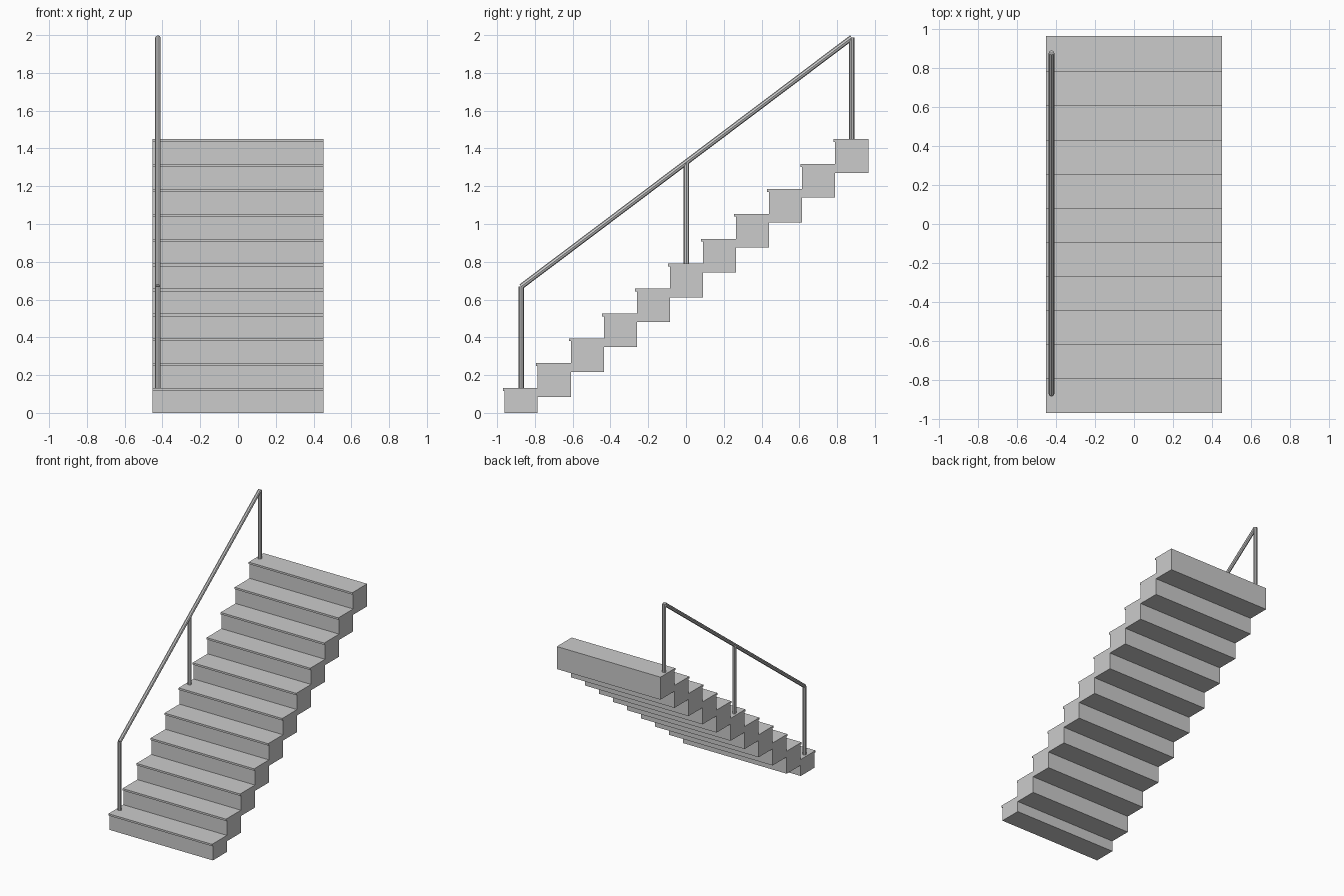
import bpy, bmesh
from mathutils import Vector

cube = bpy.data.objects.get("Cube")
if cube:
    bpy.data.objects.remove(cube, do_unlink=True)

STEPS = 11
RUN, RISE = 0.175, 0.1318
FRONT, FIRST_TOP = -0.96, 0.131
BLOCK = 0.178            # height of each step block
HALF_WIDTH = 0.4525
LIP, LIP_THICK = 0.01, 0.015
RAIL_X, RAIL_HEIGHT, RADIUS = -0.424, 0.538, 0.0145

grey = bpy.data.materials.new("plain_grey")
grey.use_nodes = True
colour = (0.6, 0.6, 0.6, 1)
grey.diffuse_color = colour
grey.node_tree.nodes["Principled BSDF"].inputs["Base Color"].default_value = colour


def finish(name, bm):
    bmesh.ops.recalc_face_normals(bm, faces=bm.faces)
    mesh = bpy.data.meshes.new(name)
    bm.to_mesh(mesh)
    bm.free()
    mesh.materials.append(grey)
    obj = bpy.data.objects.new(name, mesh)
    bpy.context.collection.objects.link(obj)
    return obj


def step_top(i):
    return FIRST_TOP + i * RISE


def step_middle(i):
    return FRONT + (i + 0.5) * RUN


def step(i):
    """Side profile with a small nosing, extruded across the width."""
    y0, y1 = FRONT + i * RUN, FRONT + (i + 1) * RUN
    top = step_top(i)
    bottom = max(0, top - BLOCK)
    under = top - LIP_THICK
    profile = [(y0, bottom), (y1, bottom), (y1, top),
               (y0 - LIP, top), (y0 - LIP, under), (y0, under)]
    bm = bmesh.new()
    face = bm.faces.new([bm.verts.new((-HALF_WIDTH, y, z)) for y, z in profile])
    ext = bmesh.ops.extrude_face_region(bm, geom=[face])
    moved = [g for g in ext["geom"] if isinstance(g, bmesh.types.BMVert)]
    bmesh.ops.translate(bm, verts=moved, vec=(2 * HALF_WIDTH, 0, 0))
    finish(f"step_{i + 1}", bm)


def bar(name, start, end):
    """Eight-sided bar between two points."""
    start, end = Vector(start), Vector(end)
    axis = end - start
    bm = bmesh.new()
    bmesh.ops.create_cone(bm, cap_ends=True, segments=8, radius1=RADIUS,
                          radius2=RADIUS, depth=axis.length)
    obj = finish(name, bm)
    obj.location = (start + end) / 2
    obj.rotation_mode = 'QUATERNION'
    obj.rotation_quaternion = axis.to_track_quat('Z', 'Y')


# Flight of steps
for i in range(STEPS):
    step(i)

# Posts on the first, middle and last steps, with the sloping handrail
ends = []
for name, i in (("lower", 0), ("middle", STEPS // 2), ("upper", STEPS - 1)):
    foot = (RAIL_X, step_middle(i), step_top(i))
    head = (RAIL_X, step_middle(i), step_top(i) + RAIL_HEIGHT)
    bar(name + "_post", foot, head)
    ends.append(head)
bar("handrail", ends[0], ends[-1])
